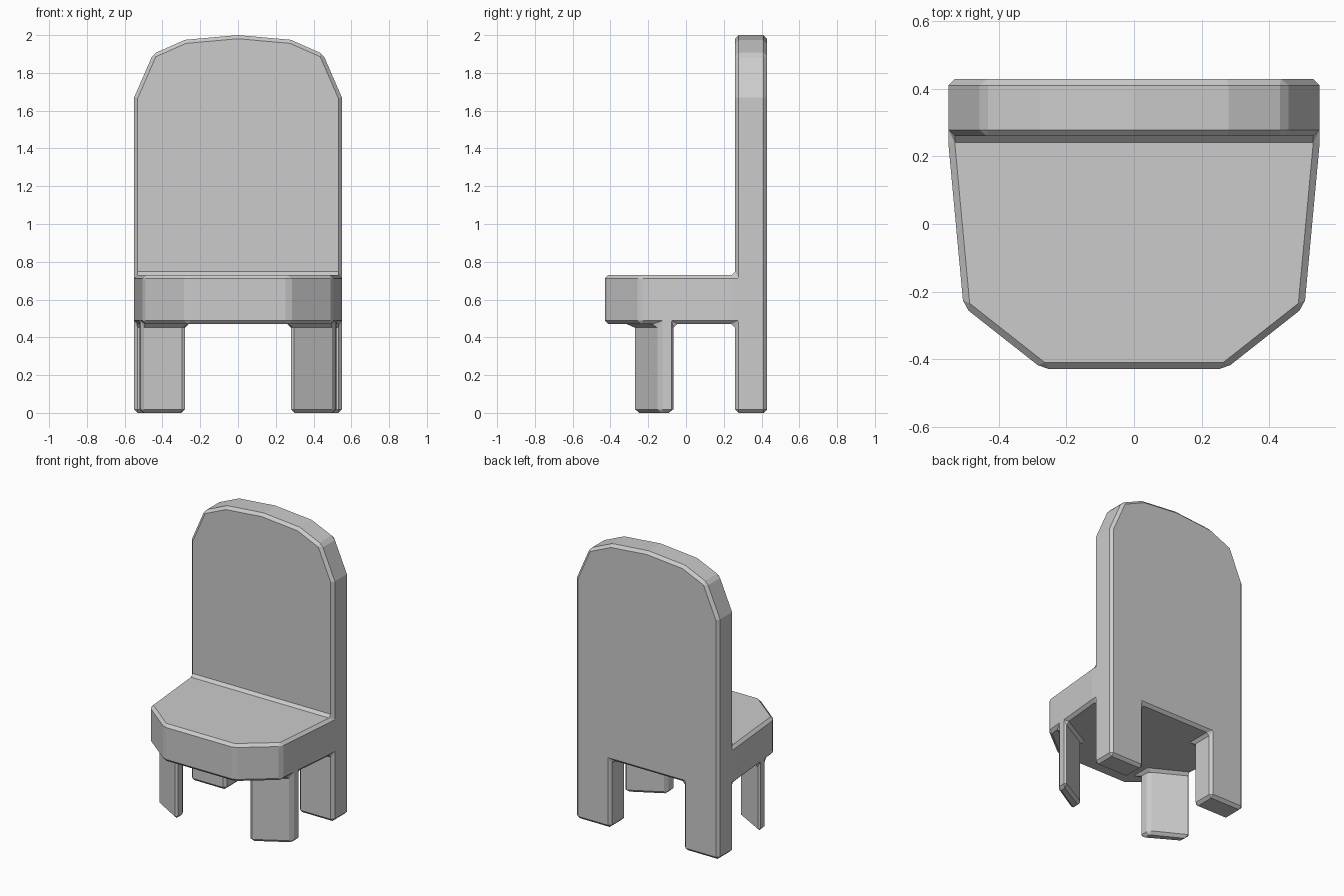
import bpy, bmesh
from math import radians

if "Cube" in bpy.data.objects:
    bpy.data.objects.remove(bpy.data.objects["Cube"])


def prism(name, pts, lo, hi, axis='Z'):
    """Extrude a closed outline along Z (xy points) or Y (xz points)."""
    def co(p, h):
        return (p[0], p[1], h) if axis == 'Z' else (p[0], h, p[1])
    bm = bmesh.new()
    a = [bm.verts.new(co(p, lo)) for p in pts]
    b = [bm.verts.new(co(p, hi)) for p in pts]
    bm.faces.new(a)
    bm.faces.new(b)
    n = len(pts)
    for i in range(n):
        j = (i + 1) % n
        bm.faces.new((a[i], a[j], b[j], b[i]))
    bmesh.ops.recalc_face_normals(bm, faces=bm.faces)
    me = bpy.data.meshes.new(name)
    bm.to_mesh(me)
    bm.free()
    ob = bpy.data.objects.new(name, me)
    bpy.context.collection.objects.link(ob)
    return ob


def mirrored(half):
    """Complete a right-hand outline with its mirror image."""
    return half + [(-x, v) for x, v in reversed(half) if x > 1e-6]


def carve(target, cutter, operation):
    cutter.hide_render = True
    m = target.modifiers.new("carve", 'BOOLEAN')
    m.operation, m.solver, m.object = operation, 'EXACT', cutter
    bpy.context.view_layer.objects.active = target
    bpy.ops.object.modifier_apply(modifier=m.name)
    bpy.data.objects.remove(cutter)


# Block with the plan outline of the whole chair
chair = prism("chair", mirrored([(0.27, -0.43), (0.505, -0.245), (0.55, 0.24),
                                 (0.55, 0.43)]), 0, 2.2)

# Arched top of the backrest
arch = mirrored([(0.7, -0.5), (0.7, 1.325), (0.45, 1.9), (0.28, 1.975), (0, 2.0)])
carve(chair, prism("backrest_arch", arch, -1, 1, 'Y'), 'INTERSECT')

# Open space above the seat
carve(chair, prism("space_above_seat", mirrored([(1, -1), (1, 0.26)]), 0.73, 3), 'DIFFERENCE')

# Space below the seat, leaving diagonal front legs and square back legs
below = mirrored([(0.8, -0.7), (0.8, 0.025), (0.28, -0.28), (0.28, -0.19),
                  (0.8, 0.093), (0.8, 0.26), (0.28, 0.26), (0.28, 0.7)])
carve(chair, prism("space_below_seat", below, -0.5, 0.47), 'DIFFERENCE')

# Merge coplanar faces, then chamfer all hard edges
bm = bmesh.new()
bm.from_mesh(chair.data)
bmesh.ops.remove_doubles(bm, verts=bm.verts, dist=0.0005)
bmesh.ops.dissolve_limit(bm, angle_limit=radians(1), verts=bm.verts, edges=bm.edges)
bm.to_mesh(chair.data)
bm.free()
bevel = chair.modifiers.new("chamfer", 'BEVEL')
bevel.width = 0.02
bevel.segments = 1
bevel.limit_method = 'ANGLE'
bevel.angle_limit = radians(30)
